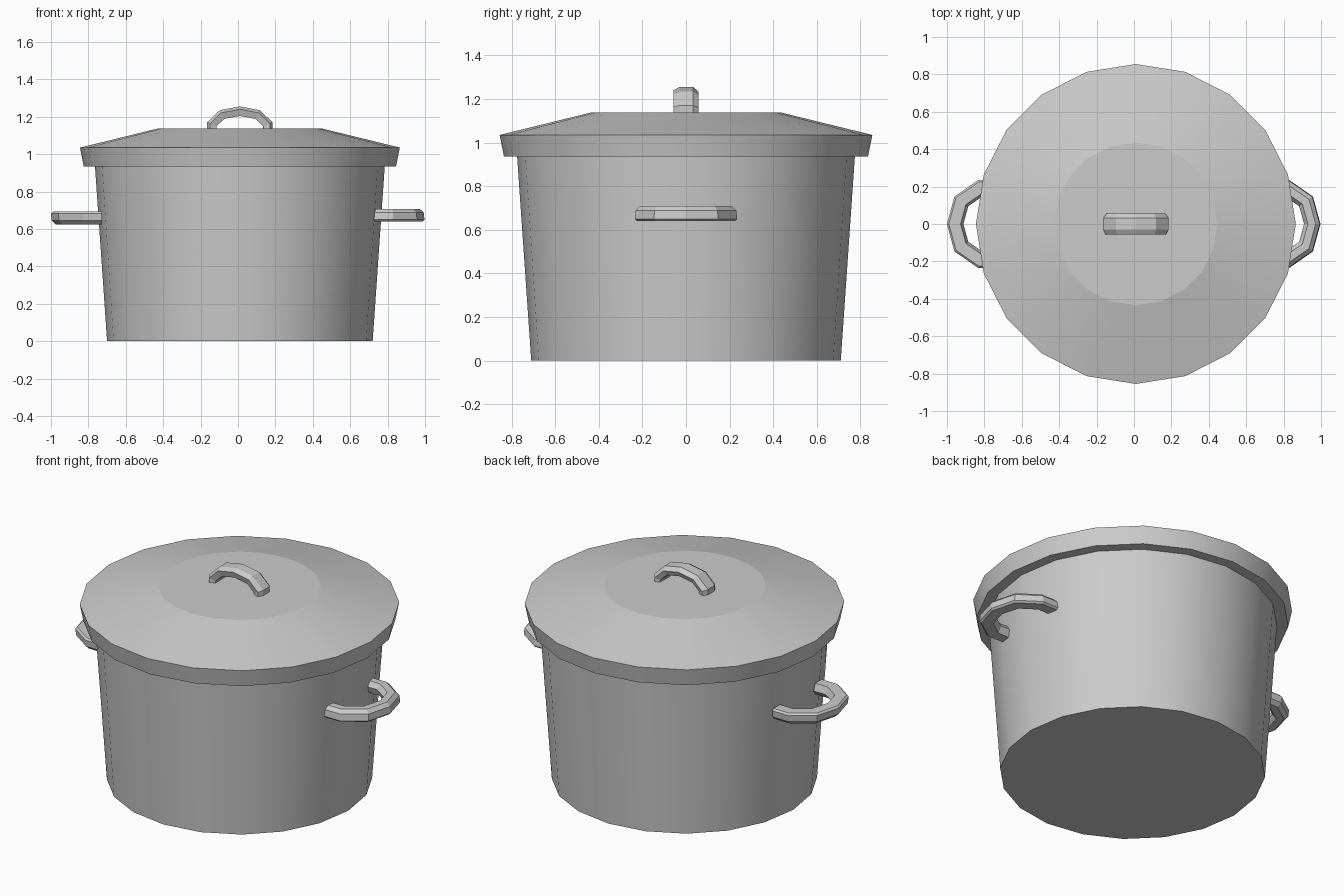
import bpy, bmesh, math
from mathutils import Vector

if "Cube" in bpy.data.objects:
    bpy.data.objects.remove(bpy.data.objects["Cube"])

SIDES = 20
CX = 0.01  # pot axis sits slightly right of centre


def finish(name, bm, smooth=False):
    bmesh.ops.recalc_face_normals(bm, faces=bm.faces[:])
    for f in bm.faces:
        f.smooth = smooth and len(f.verts) == 4
    for e in bm.edges:  # keep the horizontal rings crisp
        a, b = e.verts
        if abs(a.co.z - b.co.z) < 1e-5:
            e.smooth = False
    me = bpy.data.meshes.new(name)
    bm.to_mesh(me)
    bm.free()
    ob = bpy.data.objects.new(name, me)
    bpy.context.collection.objects.link(ob)
    return ob


def skin(bm, rings):
    """Join closed rings with quads and cap both ends."""
    for r0, r1 in zip(rings, rings[1:]):
        n = len(r0)
        for i in range(n):
            j = (i + 1) % n
            bm.faces.new((r0[i], r0[j], r1[j], r1[i]))
    bm.faces.new(rings[0])
    bm.faces.new(rings[-1])


def lathe(name, profile):
    bm = bmesh.new()
    rings = []
    for r, z in profile:
        rings.append([bm.verts.new((CX + r * math.cos(2 * math.pi * i / SIDES),
                                    r * math.sin(2 * math.pi * i / SIDES), z))
                      for i in range(SIDES)])
    skin(bm, rings)
    return finish(name, bm, smooth=True)


def handle(name, half, section, place):
    """Sweep section (inward offset, width) along a mirrored outer path.
    half: (across, out) points from the foot to the apex."""
    path = [Vector(p) for p in half]
    path += [Vector((-p.x, p.y)) for p in reversed(path[:-1])]
    bm = bmesh.new()
    rings = []
    for i, p in enumerate(path):
        d0 = (p - path[i - 1]).normalized() if i else None
        d1 = (path[i + 1] - p).normalized() if i < len(path) - 1 else None
        d0, d1 = d0 or d1, d1 or d0
        t = (d0 + d1).normalized()
        inward = Vector((-t.y, t.x)) / max(0.5, t.dot(d0))  # mitred normal
        ring = []
        for off, w in section:
            q = p + inward * off
            ring.append(bm.verts.new(place(q.x, q.y, w)))
        rings.append(ring)
    skin(bm, rings)
    return finish(name, bm)


# Hollow tapered pot
lathe("pot_body", [(0.71, 0), (0.775, 0.94), (0.735, 0.94), (0.67, 0.04)])

# Lid: flared rim, sloped shoulder, flat top
lathe("lid", [(0.835, 0.935), (0.855, 1.035), (0.435, 1.138)])

# Arched lid handle
handle("lid_handle",
       [(0.175, 1.13), (0.175, 1.17), (0.107, 1.235), (0, 1.255)],
       [(0, -0.03), (0, 0.032), (0.02, 0.057), (0.048, 0.045),
        (0.05, -0.045), (0.015, -0.057)],
       lambda a, o, w: (CX + a, w, o))

# Side handles: the left one is the right one turned about the y axis
side_path = [(0.235, 0.725), (0.235, 0.83), (0.147, 0.957), (0, 0.997)]
side_section = [(0, 0.65), (0.004, 0.688), (0.025, 0.708), (0.065, 0.708),
                (0.085, 0.68), (0.07, 0.64), (0.01, 0.64)]
handle("right_handle", side_path, side_section, lambda a, o, w: (o, a, w))
handle("left_handle", side_path, side_section,
       lambda a, o, w: (-o - 0.003, a, 1.332 - w))
